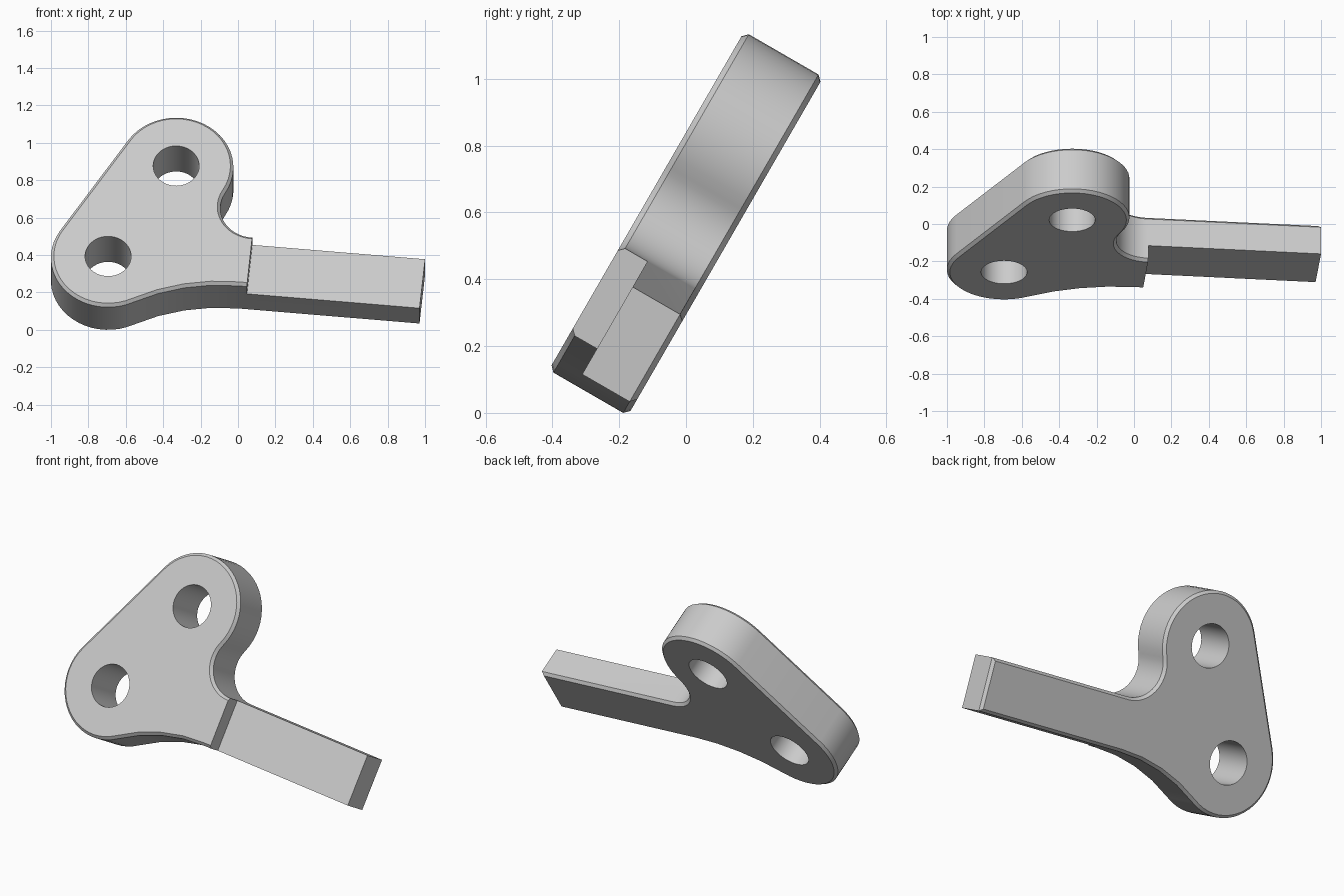
import bpy, bmesh, math
from mathutils import Vector, Matrix

if "Cube" in bpy.data.objects:
    bpy.data.objects.remove(bpy.data.objects["Cube"])

grey = bpy.data.materials.new("light grey")
grey.use_nodes = True
GREY = (0.6, 0.6, 0.6, 1)
grey.diffuse_color = GREY
grey.node_tree.nodes["Principled BSDF"].inputs["Base Color"].default_value = GREY

# Plate layout, drawn flat before tilting
BACK, FRONT, HANDLE_FRONT = 0.145, 0.418, 0.325
LOBE_R, HOLE_R, CHAMFER = 0.306, 0.123, 0.016
low, high = Vector((-0.695, 0.217)), Vector((-0.331, 0.775))
tip_low, tip_high = Vector((0.97, -0.05)), Vector((1.0, 0.252))
along = Vector((0.9956, -0.0945))
across = Vector((0.0945, 0.9956))
root_low, root_high = Vector((0.0, 0.043)), Vector((0.07, 0.341))


def angle(v):
    return math.atan2(v.y, v.x)


def arc(centre, start, end, turn):
    """Points from start to end round centre; turn is 1 or -1."""
    a = angle(start - centre)
    sweep = (turn * (angle(end - centre) - a)) % math.tau
    r = (start - centre).length
    n = max(4, round(sweep / math.radians(7)))
    return [centre + r * Vector((math.cos(a + turn * sweep * i / n),
                                 math.sin(a + turn * sweep * i / n))) for i in range(n + 1)]


def fillet(lobe, root, normal):
    """Centre of the arc touching a lobe and a handle edge, and the touch point."""
    d = root - lobe
    r = (d.length_squared - LOBE_R ** 2) / (2 * (LOBE_R - d.dot(normal)))
    centre = root + normal * r
    return centre, lobe + (centre - lobe).normalized() * LOBE_R


def prism(name, points, bottom, top, chamfer=0):
    bm = bmesh.new()
    face = bm.faces.new([bm.verts.new((p.x, p.y, bottom)) for p in points])
    ext = bmesh.ops.extrude_face_region(bm, geom=[face])["geom"]
    for v in ext:
        if isinstance(v, bmesh.types.BMVert):
            v.co.z = top
    bmesh.ops.recalc_face_normals(bm, faces=bm.faces)
    if chamfer:
        rims = [e for e in bm.edges if abs(e.verts[0].co.z - e.verts[1].co.z) < 1e-6]
        bmesh.ops.bevel(bm, geom=rims, offset=chamfer, segments=1, affect='EDGES')
    mesh = bpy.data.meshes.new(name)
    bm.to_mesh(mesh)
    bm.free()
    mesh.materials.append(grey)
    obj = bpy.data.objects.new(name, mesh)
    bpy.context.collection.objects.link(obj)
    return obj


# Outline: two round lobes blending into the handle
c_low, touch_low = fillet(low, root_low, -across)
c_high, touch_high = fillet(high, root_high, across)
span = (high - low).normalized()
left = Vector((-span.y, span.x)) * LOBE_R
outline = (arc(low, low + left, touch_low, 1)
           + arc(c_low, touch_low, root_low, -1)[1:]
           + [tip_low, tip_high]
           + arc(c_high, root_high, touch_high, -1)
           + arc(high, touch_high, high + left, 1)[1:])
plate = prism("lever_plate", outline, BACK, FRONT, CHAMFER)

# Cutters: two bolt holes and the thinned handle front
cutters = []
for centre in (low, high):
    ring = [centre + HOLE_R * Vector((math.cos(i * math.tau / 48), math.sin(i * math.tau / 48)))
            for i in range(48)]
    cutters.append(prism("hole_cutter", ring, 0, 1))
step = Vector((0.076, 0.34))
box = [step - across, step - across + along * 2, step + across + along * 2, step + across]
cutters.append(prism("handle_cutter", box, HANDLE_FRONT, 1))

bpy.context.view_layer.objects.active = plate
for cutter in cutters:
    cutter.hide_render = True
    mod = plate.modifiers.new("cut", 'BOOLEAN')
    mod.operation = 'DIFFERENCE'
    mod.solver = 'EXACT'
    mod.object = cutter
    bpy.ops.object.modifier_apply(modifier=mod.name)
    bpy.data.objects.remove(cutter)

# Tilt the plate back, then stand it on the ground and centre it
plate.data.transform(Matrix.Rotation(math.radians(60), 4, 'X'))
cos = [v.co for v in plate.data.vertices]
lo = [min(c[i] for c in cos) for i in range(3)]
hi = [max(c[i] for c in cos) for i in range(3)]
plate.data.transform(Matrix.Translation((-(lo[0] + hi[0]) / 2, -(lo[1] + hi[1]) / 2, -lo[2])))

bpy.ops.object.select_all(action='DESELECT')
plate.select_set(True)
bpy.ops.object.shade_smooth_by_angle(angle=math.radians(20))
